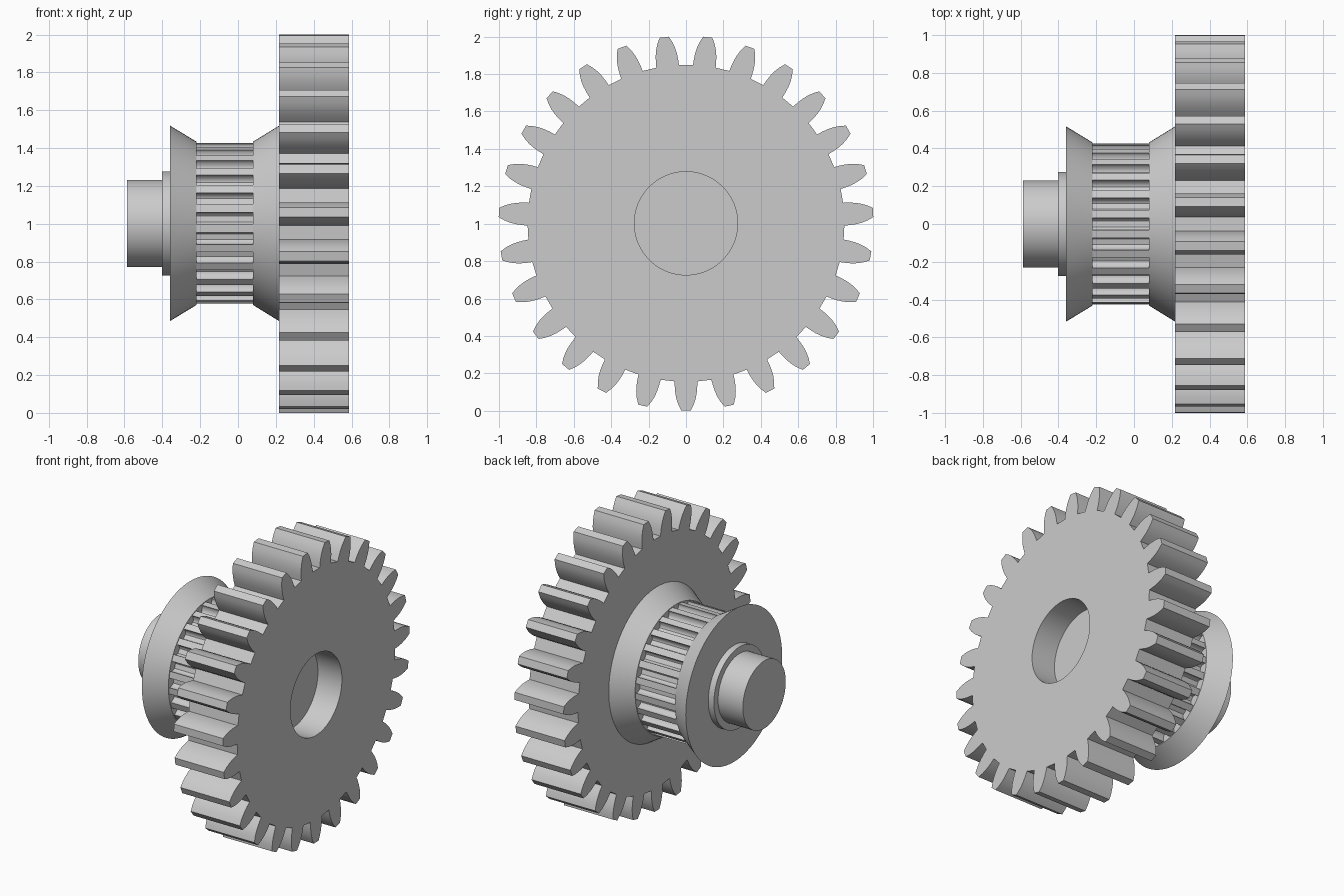
import bpy, bmesh, math

if "Cube" in bpy.data.objects:
    bpy.data.objects.remove(bpy.data.objects["Cube"], do_unlink=True)

AXIS_Z = 1.002        # height of the shared axle line
GEAR_TEETH = 27
PULLEY_TEETH = 25

grey = bpy.data.materials.new("plain grey")
grey.use_nodes = True
grey.diffuse_color = (0.6, 0.6, 0.6, 1)
grey.node_tree.nodes["Principled BSDF"].inputs["Base Color"].default_value = (0.6, 0.6, 0.6, 1)


def circle(radius, sides=96):
    return [(radius * math.cos(math.tau * i / sides), radius * math.sin(math.tau * i / sides))
            for i in range(sides)]


def repeat_tooth(half_tooth, count):
    """Outline from mirrored (radius, half width) points, with one tooth pointing down."""
    tooth = [(r, -w) for r, w in half_tooth] + [(r, w) for r, w in reversed(half_tooth)]
    outline = []
    for i in range(count):
        turn = math.tau * i / count - math.pi / 2
        for r, w in tooth:
            a = turn + math.asin(w / r)
            outline.append((r * math.cos(a), r * math.sin(a)))
    return outline


def solid(name, sections):
    """Closed solid lofted along x through (x, outline) sections."""
    bm = bmesh.new()
    rings = [[bm.verts.new((x, y, z + AXIS_Z)) for y, z in outline] for x, outline in sections]
    n = len(rings[0])
    for a, b in zip(rings, rings[1:]):
        for i in range(n):
            j = (i + 1) % n
            bm.faces.new((a[i], a[j], b[j], b[i]))
    bm.faces.new(list(reversed(rings[0])))
    bm.faces.new(rings[-1])
    bmesh.ops.recalc_face_normals(bm, faces=bm.faces)
    mesh = bpy.data.meshes.new(name)
    bm.to_mesh(mesh)
    bm.free()
    mesh.materials.append(grey)
    obj = bpy.data.objects.new(name, mesh)
    bpy.context.collection.objects.link(obj)
    return obj


def activate(obj):
    bpy.ops.object.select_all(action='DESELECT')
    obj.select_set(True)
    bpy.context.view_layer.objects.active = obj


# Large spur gear with curved tooth flanks
gear_tooth = [(0.847, 0.061), (0.88, 0.06), (0.91, 0.057), (0.94, 0.051),
              (0.97, 0.041), (1.002, 0.025)]
gear_outline = repeat_tooth(gear_tooth, GEAR_TEETH)
gear = solid("spur_gear", [(0.218, gear_outline), (0.587, gear_outline)])

# Blind bore in the outer gear face
bore = solid("bore_cutter", [(0.407, circle(0.276)), (0.7, circle(0.276))])
bore.hide_render = True
cut = gear.modifiers.new("bore", 'BOOLEAN')
cut.operation = 'DIFFERENCE'
cut.solver = 'EXACT'
cut.object = bore
activate(gear)
bpy.ops.object.modifier_apply(modifier=cut.name)
bpy.data.objects.remove(bore, do_unlink=True)

# Belt pulley with rounded grooves between narrow lands
pulley_tooth = [(0.38, 0.032), (0.385, 0.026), (0.395, 0.021), (0.41, 0.018),
                (0.421, 0.019), (0.427, 0.022)]
belt_outline = repeat_tooth(pulley_tooth, PULLEY_TEETH)
parts = [
    gear,
    solid("belt_pulley", [(-0.22, belt_outline), (0.08, belt_outline)]),
    # Flared flanges either side of the belt track
    solid("outer_flange", [(-0.36, circle(0.517)), (-0.22, circle(0.432))]),
    solid("inner_flange", [(0.08, circle(0.432)), (0.218, circle(0.517))]),
    # Stepped shaft end
    solid("shaft_collar", [(-0.402, circle(0.275)), (-0.36, circle(0.275))]),
    solid("shaft", [(-0.588, circle(0.23)), (-0.402, circle(0.23))]),
]
for part in parts:
    activate(part)
    bpy.ops.object.shade_smooth_by_angle(angle=math.radians(30))
